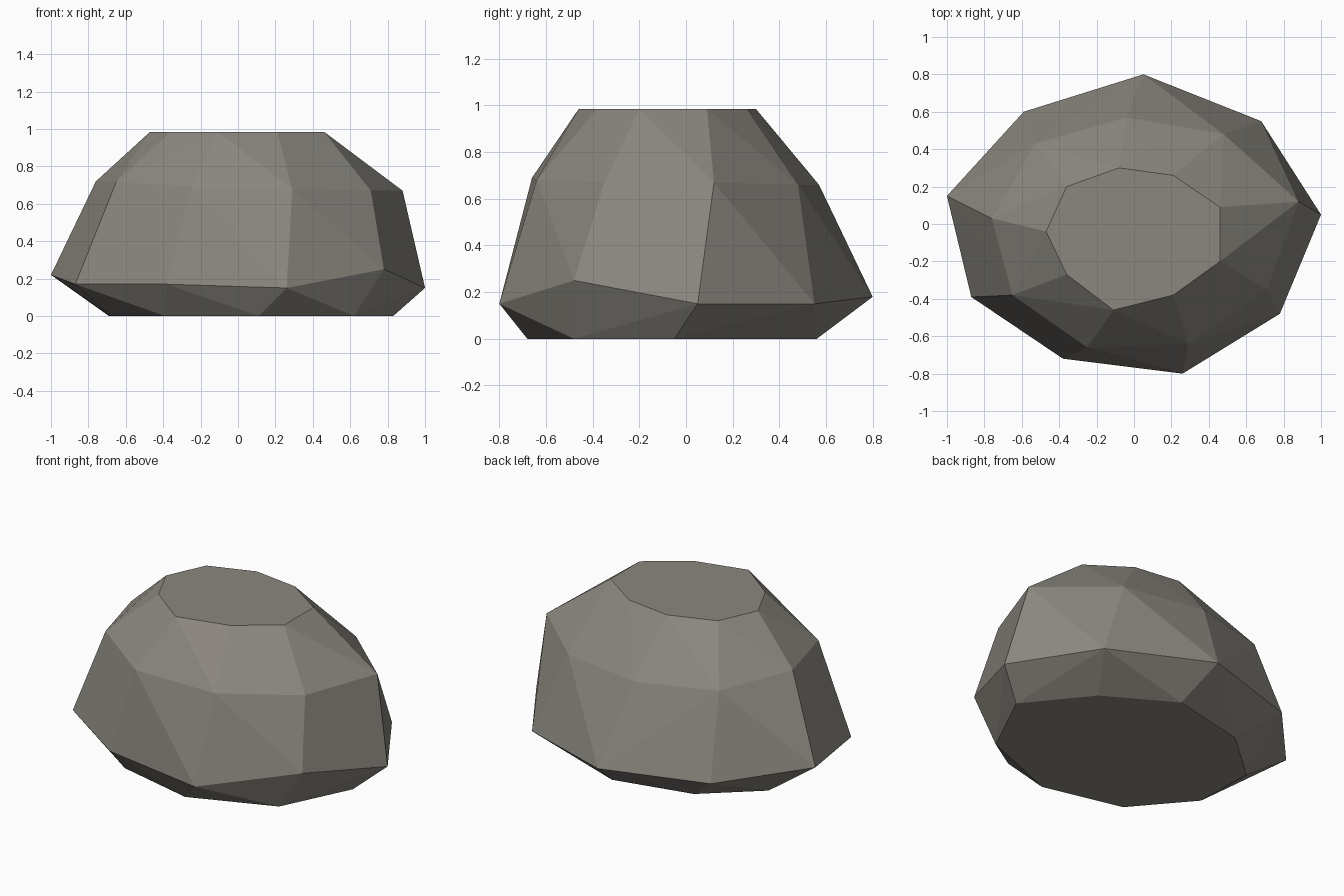
import bpy, bmesh

if "Cube" in bpy.data.objects:
    bpy.data.objects.remove(bpy.data.objects["Cube"])

# Stone colour
stone = bpy.data.materials.new("warm_grey_stone")
stone.diffuse_color = (0.26, 0.245, 0.215, 1)
stone.use_nodes = True
stone.node_tree.nodes["Principled BSDF"].inputs["Base Color"].default_value = stone.diffuse_color

# Four nine-sided rings, from the ground up, each starting at +x
base = [(.83, -.05), (.53, .32), (.12, .56), (-.37, .45), (-.69, .17),
        (-.68, -.22), (-.39, -.56), (.11, -.68), (.62, -.48)]
belly = [(1, .05, .15), (.68, .55, .15), (.05, .80, .18), (-.59, .60, .18), (-1, .15, .22),
         (-.87, -.39, .17), (-.38, -.72, .17), (.26, -.80, .15), (.78, -.48, .25)]
shoulder = [(.88, .12, .67), (.48, .48, .66), (-.04, .57, .66), (-.53, .43, .68), (-.76, .03, .72),
            (-.65, -.38, .72), (-.25, -.66, .69), (.29, -.64, .68), (.71, -.35, .67)]
crown = [(.46, .09), (.21, .26), (-.08, .30), (-.36, .20), (-.47, -.04),
         (-.36, -.27), (-.11, -.46), (.21, -.38), (.46, -.20)]

bm = bmesh.new()
rings = [[bm.verts.new((x, y, 0)) for x, y in base],
         [bm.verts.new(p) for p in belly],
         [bm.verts.new(p) for p in shoulder],
         [bm.verts.new((x, y, .985)) for x, y in crown]]

# Flat ground face and flat top
bm.faces.new(rings[0][::-1])
bm.faces.new(rings[-1])


def crease(a, b, c, d):
    """Split a bent four-sided facet along its convex diagonal."""
    normal = (b.co - a.co).cross(c.co - a.co)
    if normal.dot(d.co - a.co) <= 0:
        tris = (a, b, c), (a, c, d)
    else:
        tris = (a, b, d), (b, c, d)
    for t in tris:
        bm.faces.new(t)


# Chipped sides between neighbouring rings
for low, high in zip(rings, rings[1:]):
    for i in range(9):
        j = (i + 1) % 9
        crease(low[i], low[j], high[j], high[i])

bmesh.ops.recalc_face_normals(bm, faces=bm.faces)
mesh = bpy.data.meshes.new("boulder")
bm.to_mesh(mesh)
bm.free()
mesh.materials.append(stone)
boulder = bpy.data.objects.new("boulder", mesh)
bpy.context.collection.objects.link(boulder)
